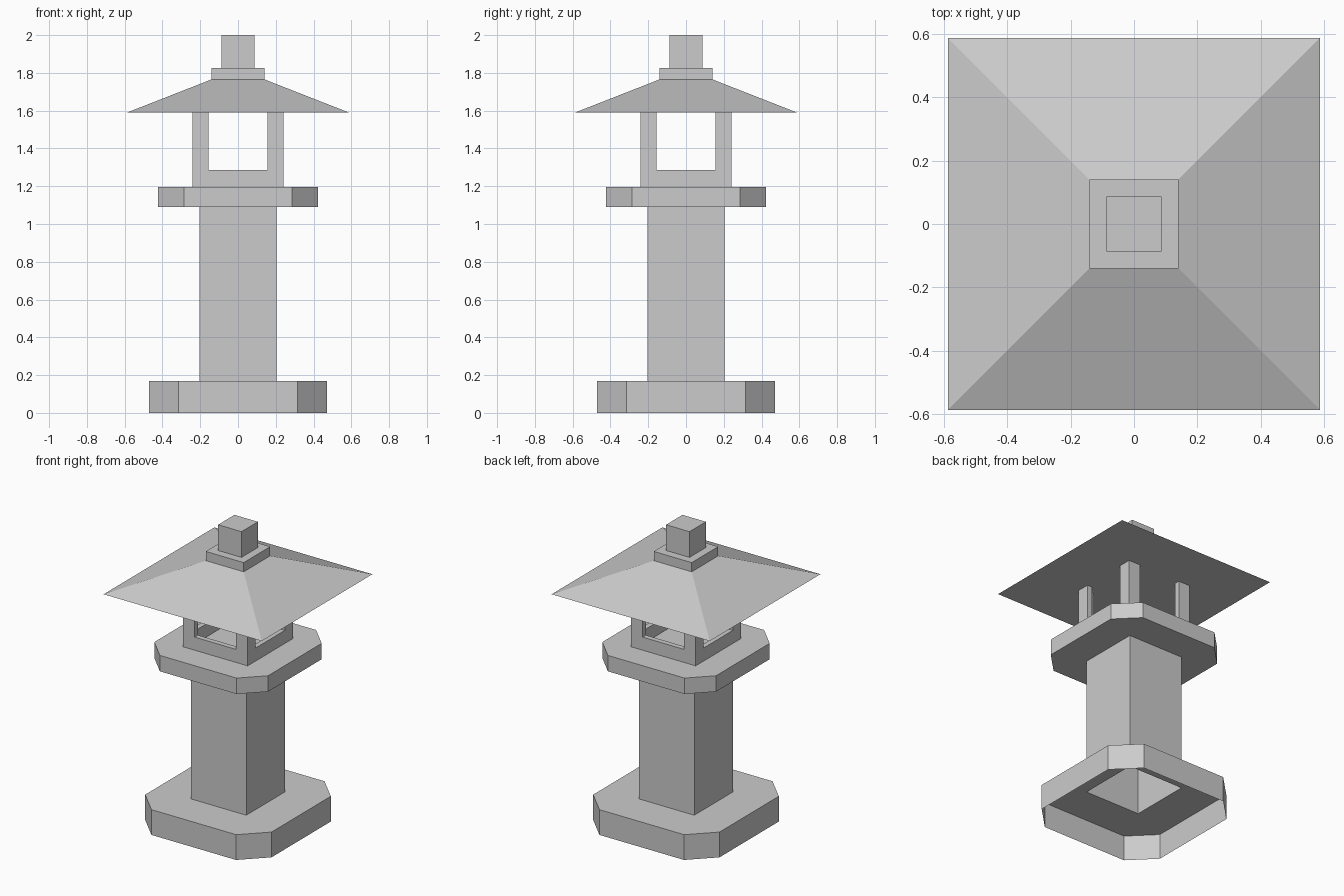
import bpy, bmesh
from math import pi
from mathutils import Matrix

if "Cube" in bpy.data.objects:
    bpy.data.objects.remove(bpy.data.objects["Cube"])


def finish(name, bm):
    bmesh.ops.remove_doubles(bm, verts=bm.verts[:], dist=1e-5)
    mesh = bpy.data.meshes.new(name)
    bm.to_mesh(mesh)
    bm.free()
    obj = bpy.data.objects.new(name, mesh)
    bpy.context.collection.objects.link(obj)
    return obj


def loop(bm, half, corner, z):
    """Square outline with cut corners; corner == half gives a plain square."""
    h, c = half, corner
    pts = [(-c, -h), (c, -h), (h, -c), (h, c), (c, h), (-c, h), (-h, c), (-h, -c)]
    if c == h:
        pts = pts[0:1] + pts[1:2] + pts[3:4] + pts[5:6]
        pts = [pts[0], pts[1], pts[1], pts[2], pts[2], pts[3], pts[3], pts[0]]
    return [bm.verts.new((x, y, z)) for x, y in pts]


def loft(name, rings, bottom=False, top=False):
    """Skin a stack of (half width, corner start, height) outlines."""
    bm = bmesh.new()
    loops = [loop(bm, *r) for r in rings]
    for a, b in zip(loops, loops[1:]):
        for i in range(8):
            j = (i + 1) % 8
            bm.faces.new((a[i], a[j], b[j], b[i]))
    if bottom:
        bm.faces.new(loops[0][::-1])
    if top:
        bm.faces.new(loops[-1])
    return finish(name, bm)


def sq(half, z):
    return (half, half, z)


PILLAR, BOX, WALL = 0.205, 0.24, 0.035

# Hollow foot, open below and into the pillar
loft("foot", [(0.47, 0.315, 0), (0.47, 0.315, 0.17), sq(PILLAR, 0.17)])

# Hollow square pillar
loft("pillar", [sq(PILLAR, 0.17), sq(PILLAR, 1.09)])

# Platform with cut corners, its top is also the floor of the light box
loft("platform", [sq(PILLAR, 1.09), (0.423, 0.285, 1.09), (0.423, 0.285, 1.197)], top=True)

# Light box: one U-shaped wall with a window, turned to all four sides
bm = bmesh.new()
floor, sill, eave, win = 1.197, 1.285, 1.59, 0.155
for k in range(4):
    skins = []
    for r in (BOX, BOX - WALL):
        profile = [(-r, floor), (r, floor), (r, eave), (win, eave),
                   (win, sill), (-win, sill), (-win, eave), (-r, eave)]
        turn = Matrix.Rotation(k * pi / 2, 3, 'Z')
        vs = [bm.verts.new((x, -r, z)) for x, z in profile]
        bmesh.ops.rotate(bm, verts=vs, cent=(0, 0, 0), matrix=turn)
        skins.append(vs)
    outer, inner = skins
    bm.faces.new(outer)
    bm.faces.new(inner[::-1])
    for i in (3, 4, 5):
        bm.faces.new((outer[i], inner[i], inner[i + 1], outer[i + 1]))
finish("light_box", bm)

# Pyramid roof with flat underside
loft("roof", [sq(0.588, eave), sq(0.141, 1.765)], bottom=True)

# Stepped finial
loft("finial", [sq(0.141, 1.765), sq(0.141, 1.827), sq(0.087, 1.827), sq(0.087, 2.0)], top=True)
